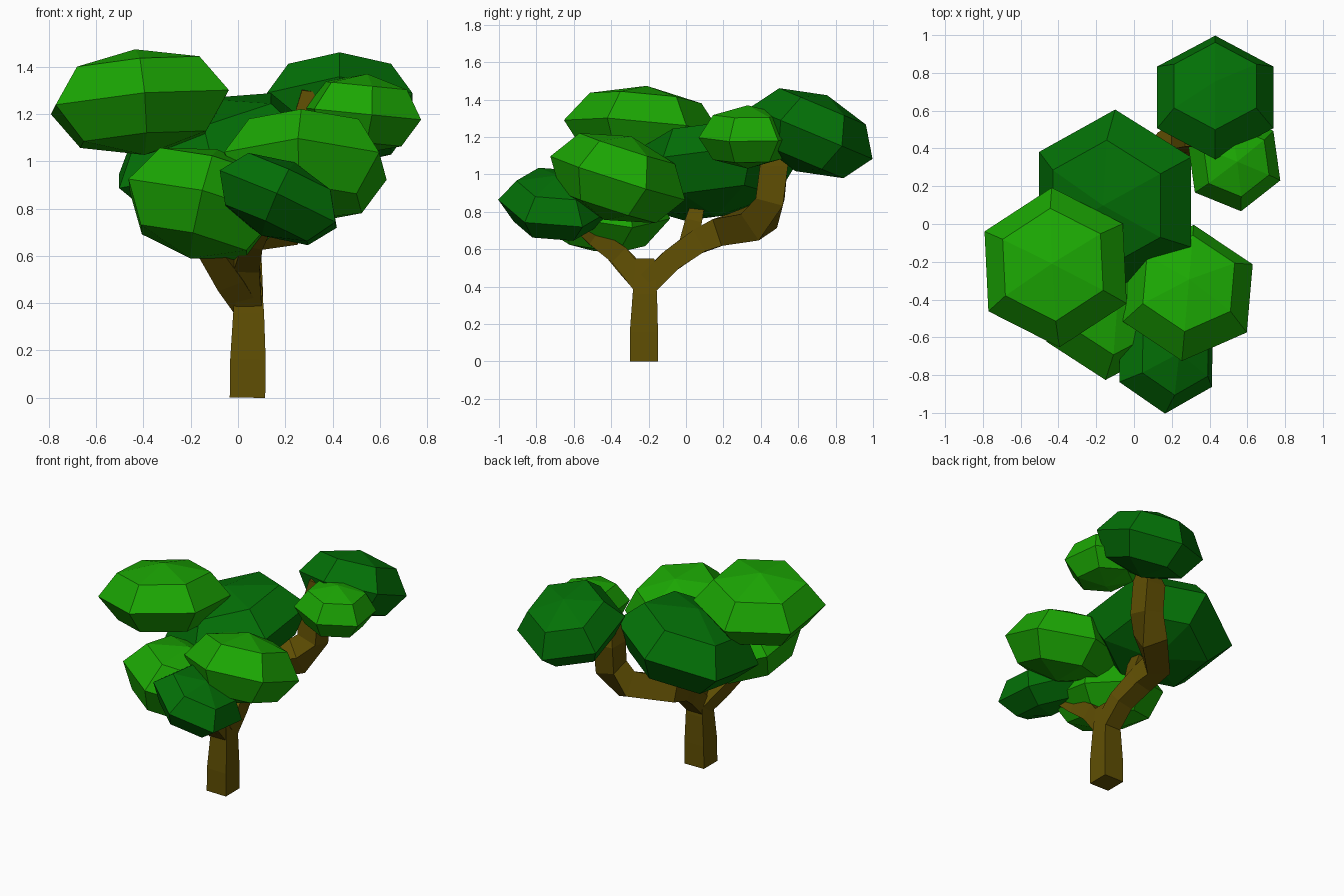
import bpy, bmesh, math
from mathutils import Vector, Matrix

if "Cube" in bpy.data.objects:
    bpy.data.objects.remove(bpy.data.objects["Cube"])


def material(name, rgb):
    m = bpy.data.materials.new(name)
    m.diffuse_color = (*rgb, 1)
    m.use_nodes = True
    m.node_tree.nodes["Principled BSDF"].inputs["Base Color"].default_value = m.diffuse_color
    return m


BARK = material("bark brown", (0.117, 0.078, 0.001))
LIGHT = material("light leaf green", (0.011, 0.385, 0.001))
DARK = material("dark leaf green", (0.001, 0.165, 0.002))


def add_object(name, bm, mat):
    bmesh.ops.recalc_face_normals(bm, faces=bm.faces)
    mesh = bpy.data.meshes.new(name)
    bm.to_mesh(mesh)
    bm.free()
    mesh.materials.append(mat)
    obj = bpy.data.objects.new(name, mesh)
    bpy.context.collection.objects.link(obj)
    return obj


def foliage(name, mat, center, radius, height, slope, twist=0):
    """Six-sided flattened sphere whose equator plane has the given x, y slope."""
    bm = bmesh.new()
    bmesh.ops.create_uvsphere(bm, u_segments=6, v_segments=4, radius=1)
    axis = Vector((-slope[0], -slope[1], 1))
    tilt = Vector((0, 0, 1)).rotation_difference(axis).to_matrix().to_4x4()
    spin = Matrix.Rotation(math.radians(twist), 4, 'Z')
    scale = Matrix.Diagonal((radius, radius, height, 1))
    bm.transform(Matrix.Translation(center) @ tilt @ spin @ scale)
    add_object(name, bm, mat)


def limb(name, points):
    """Square-section limb through (x, y, z, half_width) points."""
    bm = bmesh.new()
    pos = [Vector(p[:3]) for p in points]
    rings = []
    for i, p in enumerate(pos):
        t = pos[min(i + 1, len(pos) - 1)] - pos[max(i - 1, 0)]
        t.normalize()
        side = Vector((1, 0, 0))
        side = (side - t * side.dot(t)).normalized()
        other = t.cross(side)
        w = points[i][3]
        rings.append([bm.verts.new(p + side * a * w + other * b * w)
                      for a, b in ((-1, -1), (1, -1), (1, 1), (-1, 1))])
    for a, b in zip(rings, rings[1:]):
        for k in range(4):
            bm.faces.new((a[k], a[(k + 1) % 4], b[(k + 1) % 4], b[k]))
    bm.faces.new(rings[0])
    bm.faces.new(rings[-1])
    add_object(name, bm, BARK)


# Trunk and branches
limb("trunk", [(0.04, -0.225, 0, 0.075), (0.042, -0.225, 0.16, 0.075),
               (0.045, -0.22, 0.36, 0.065), (0.045, -0.22, 0.55, 0.05)])
limb("back_branch", [(0.045, -0.2, 0.42, 0.06), (0.04, -0.08, 0.54, 0.06),
                     (0.0, 0.06, 0.64, 0.065), (-0.02, 0.2, 0.70, 0.075),
                     (0.19, 0.39, 0.75, 0.085), (0.27, 0.45, 0.87, 0.075),
                     (0.27, 0.47, 1.05, 0.075), (0.30, 0.44, 1.30, 0.03)])
limb("upper_branch", [(0.01, 0.01, 0.62, 0.05), (0.01, 0.04, 0.75, 0.045),
                      (-0.02, 0.08, 0.9, 0.03)])
limb("front_left_branch", [(0.04, -0.22, 0.40, 0.055), (-0.03, -0.31, 0.51, 0.06),
                           (-0.12, -0.43, 0.64, 0.05), (-0.15, -0.48, 0.74, 0.03)])
limb("front_right_branch", [(0.045, -0.24, 0.42, 0.055), (0.035, -0.36, 0.57, 0.055),
                            (0.06, -0.5, 0.67, 0.045), (0.13, -0.62, 0.76, 0.025)])

# Leaf clumps
foliage("upper_left_foliage", LIGHT, (-0.415, -0.23, 1.25), 0.425, 0.225, (0.09, -0.09), 3)
foliage("center_foliage", DARK, (-0.10, 0.13, 1.02), 0.48, 0.255, (0.26, 0.13), -1)
foliage("right_foliage", LIGHT, (0.285, -0.365, 0.98), 0.38, 0.235, (-0.03, -0.32), -5)
foliage("lower_left_foliage", LIGHT, (-0.145, -0.455, 0.82), 0.375, 0.24, (-0.25, -0.15), -2)
foliage("lower_front_foliage", DARK, (0.17, -0.695, 0.84), 0.31, 0.17, (-0.45, -0.07), -2)
foliage("back_foliage", DARK, (0.43, 0.67, 1.22), 0.355, 0.22, (0, -0.42), 0)
foliage("back_right_foliage", LIGHT, (0.53, 0.33, 1.2), 0.265, 0.17, (-0.1, 0), 8)
